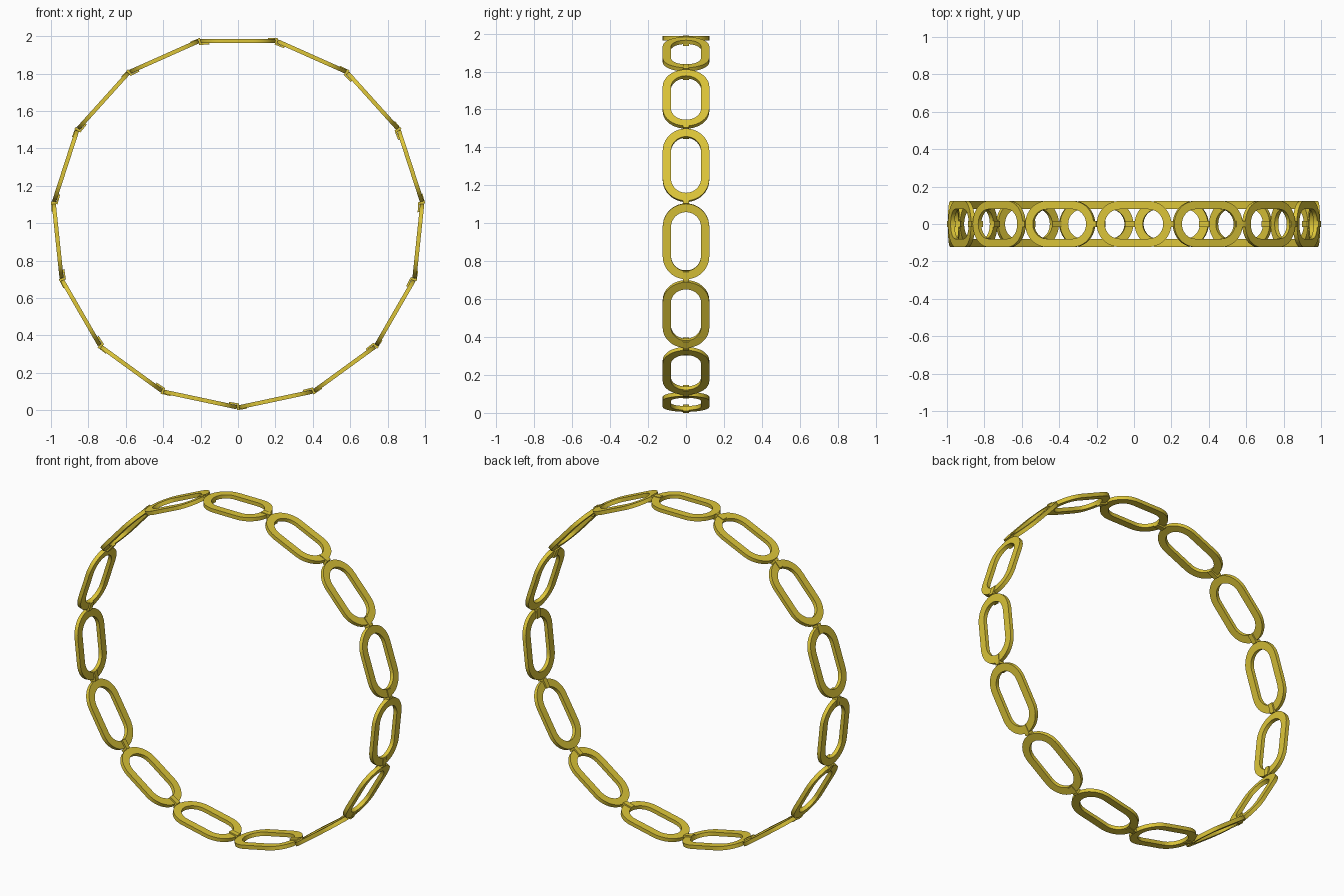
import bpy, bmesh, math
from mathutils import Matrix, Vector

if "Cube" in bpy.data.objects:
    bpy.data.objects.remove(bpy.data.objects["Cube"])

N = 15            # links around the ring
R = 0.991         # vertex radius of the ring
CZ = 1.006        # ring centre height
STEP = 2 * math.pi / N
APO = R * math.cos(STEP / 2)

gold = bpy.data.materials.new("gold")
gold.diffuse_color = (0.72, 0.56, 0.04, 1)
gold.use_nodes = True
gold.node_tree.nodes["Principled BSDF"].inputs["Base Color"].default_value = gold.diffuse_color


def stadium(half_len, r, seg=20):
    """Rounded slot outline: long axis u, short axis v."""
    pts = []
    for side in (0, 1):
        for i in range(seg + 1):
            a = -math.pi / 2 + math.pi * i / seg + side * math.pi
            c = (half_len - r) * (1 if side == 0 else -1)
            pts.append((c + r * math.cos(a), r * math.sin(a)))
    return pts


def finish(name, bm, matrix):
    bmesh.ops.recalc_face_normals(bm, faces=bm.faces)
    me = bpy.data.meshes.new(name)
    bm.to_mesh(me)
    bm.free()
    me.materials.append(gold)
    ob = bpy.data.objects.new(name, me)
    ob.matrix_world = matrix
    bpy.context.collection.objects.link(ob)
    for o in bpy.context.selected_objects:
        o.select_set(False)
    ob.select_set(True)
    bpy.context.view_layer.objects.active = ob
    bpy.ops.object.shade_smooth_by_angle(angle=math.radians(35))


def link(name, matrix, half_len=0.200, r=0.123, wall=0.044, t=0.022):
    bm = bmesh.new()
    rings = []
    for pts, z in ((stadium(half_len, r), -t / 2), (stadium(half_len, r), t / 2),
                   (stadium(half_len - wall, r - wall), t / 2),
                   (stadium(half_len - wall, r - wall), -t / 2)):
        rings.append([bm.verts.new((x, y, z)) for x, y in pts])
    n = len(rings[0])
    for k in range(4):
        a, b = rings[k], rings[(k + 1) % 4]
        for i in range(n):
            j = (i + 1) % n
            bm.faces.new((a[i], a[j], b[j], b[i]))
    finish(name, bm, matrix)


def box(bm, lo, hi):
    lo, hi = Vector(lo), Vector(hi)
    m = Matrix.Translation((lo + hi) / 2) @ Matrix.Diagonal((*(hi - lo), 1))
    bmesh.ops.create_cube(bm, size=1, matrix=m)


def clip(name, matrix, w=0.015):
    # plate over one link, cross pin in the gap, plate under the other
    bm = bmesh.new()
    box(bm, (-0.006, -w, 0.009), (0.048, w, 0.018))
    box(bm, (-0.006, -w, -0.018), (0.006, w, 0.018))
    box(bm, (-0.048, -w, -0.018), (0.006, w, -0.009))
    # bend each half to lie along its own link
    for v in bm.verts:
        v.co.z -= abs(v.co.x) * math.tan(STEP / 2)
    finish(name, bm, matrix)


def frame(angle, radius):
    """Local x = tangent (counter-clockwise), y = depth, z = outward."""
    out = Vector((math.cos(angle), 0, math.sin(angle)))
    tan = Vector((-math.sin(angle), 0, math.cos(angle)))
    dep = out.cross(tan)
    m = Matrix((tan, dep, out)).transposed().to_4x4()
    return Matrix.Translation(Vector((0, 0, CZ)) + out * radius) @ m


for i in range(N):
    a = -math.pi / 2 + i * STEP
    clip(f"clip_{i + 1}", frame(a, R - 0.008 + 0.006))
    link(f"oval_link_{i + 1}", frame(a + STEP / 2, APO))
